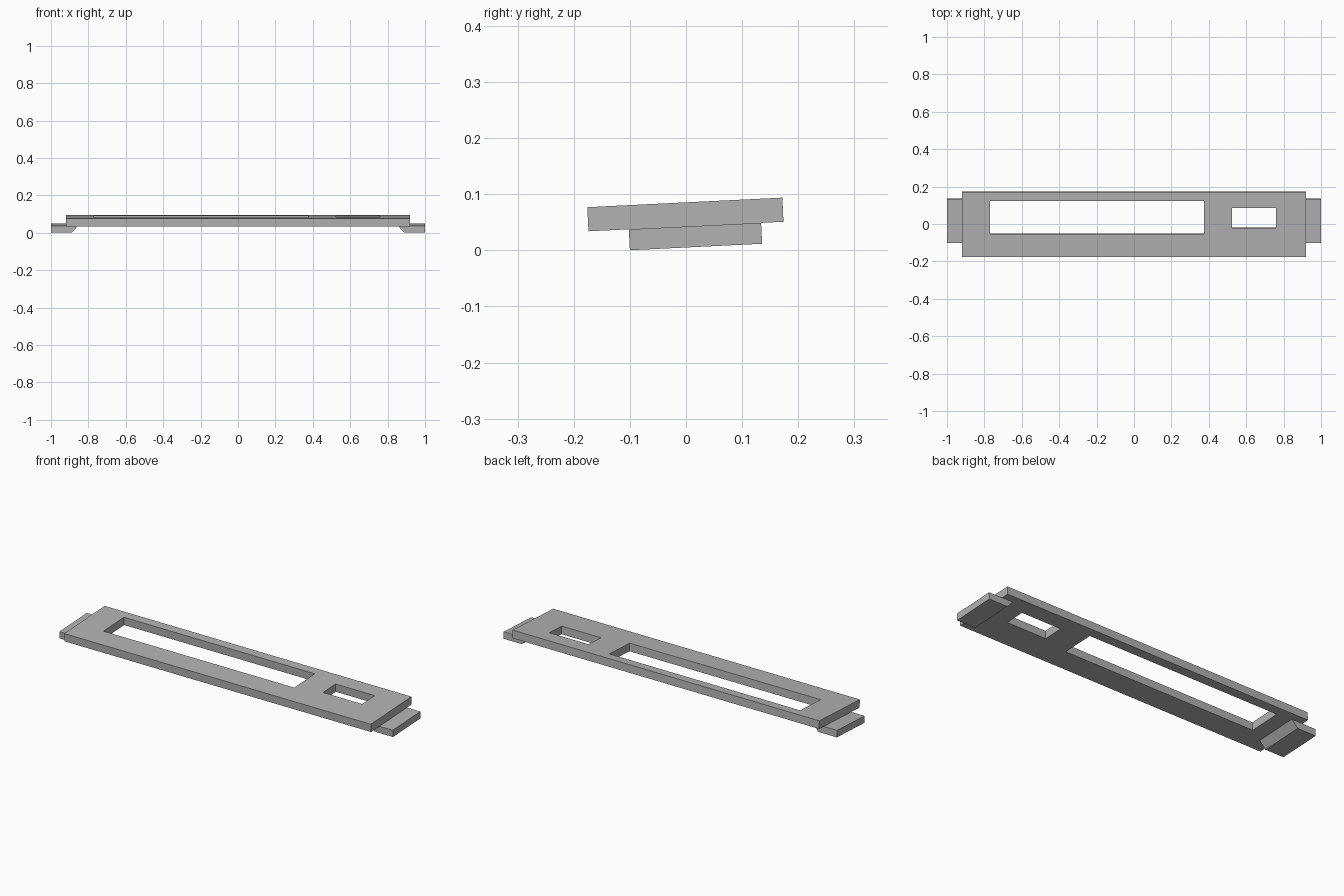
import bpy, bmesh, math
from mathutils import Matrix

cube = bpy.data.objects.get("Cube")
if cube:
    bpy.data.objects.remove(cube, do_unlink=True)

grey = bpy.data.materials.new("plain grey")
grey.use_nodes = True
colour = (0.45, 0.45, 0.45, 1)
grey.diffuse_color = colour
grey.node_tree.nodes["Principled BSDF"].inputs["Base Color"].default_value = colour

# Everything leans up towards the back; local z = 0 is the plate's underside
LEAN = Matrix.Translation((0, 0, 0.0425)) @ Matrix.Rotation(math.radians(2.8), 4, 'X')
THICK, FOOT_DROP = 0.043, 0.0373


def add_object(name, bm):
    bmesh.ops.recalc_face_normals(bm, faces=bm.faces)
    mesh = bpy.data.meshes.new(name)
    bm.to_mesh(mesh)
    bm.free()
    mesh.materials.append(grey)
    obj = bpy.data.objects.new(name, mesh)
    obj.matrix_world = LEAN
    bpy.context.collection.objects.link(obj)
    return obj


def extrude(bm, points, vector):
    face = bm.faces.new([bm.verts.new(p) for p in points])
    new = bmesh.ops.extrude_face_region(bm, geom=[face])["geom"]
    bmesh.ops.translate(bm, vec=vector,
                        verts=[v for v in new if isinstance(v, bmesh.types.BMVert)])


# Face plate: a grid of cells with the two windows left open
xs = [-0.92, -0.77, 0.375, 0.525, 0.76, 0.92]
ys = [-0.174, -0.051, -0.019, 0.088, 0.124, 0.174]
bm = bmesh.new()
grid = [[bm.verts.new((x, y, 0)) for y in ys] for x in xs]
for i in range(5):
    for j in range(5):
        display_window = i == 1 and 1 <= j <= 3
        small_window = i == 3 and j == 2
        if not (display_window or small_window):
            bm.faces.new([grid[i][j], grid[i + 1][j],
                          grid[i + 1][j + 1], grid[i][j + 1]])
new = bmesh.ops.extrude_face_region(bm, geom=bm.faces[:])["geom"]
bmesh.ops.translate(bm, vec=(0, 0, THICK),
                    verts=[v for v in new if isinstance(v, bmesh.types.BMVert)])
bmesh.ops.dissolve_limit(bm, angle_limit=0.01, verts=bm.verts, edges=bm.edges)
add_object("face_plate", bm)

# Mounting feet with a sloped inner end, one at each side
for name, side in (("left_foot", 1), ("right_foot", -1)):
    profile = [(0.855, 0), (1, 0), (1, -FOOT_DROP), (0.89, -FOOT_DROP)]
    bm = bmesh.new()
    extrude(bm, [(side * x, -0.102, z) for x, z in profile], (0, 0.236, 0))
    add_object(name, bm)
